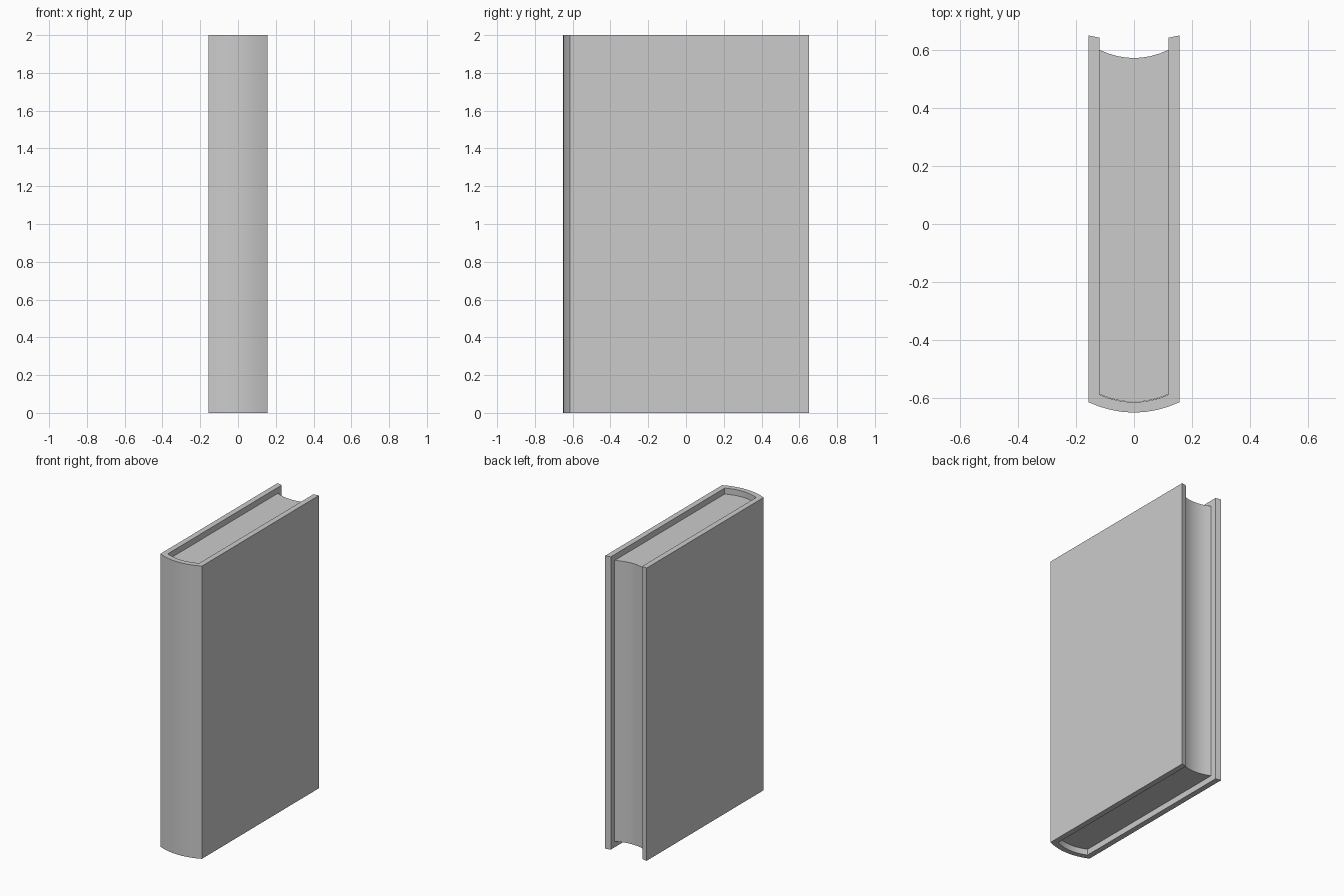
import bpy, bmesh

if "Cube" in bpy.data.objects:
    bpy.data.objects.remove(bpy.data.objects["Cube"])

SEGMENTS = 8


def arc(half_width, y_edge, y_mid):
    """Shallow curve across x, from -half_width to +half_width."""
    pts = []
    for i in range(SEGMENTS + 1):
        t = 2 * i / SEGMENTS - 1
        pts.append((half_width * t, y_mid + (y_edge - y_mid) * t * t))
    return pts


def strip_prism(name, side_a, side_b, z0, z1):
    """Extrude the band between two matching outlines from z0 to z1."""
    bm = bmesh.new()
    a = [bm.verts.new((x, y, z0)) for x, y in side_a]
    b = [bm.verts.new((x, y, z0)) for x, y in side_b]
    faces = [bm.faces.new((a[i], a[i + 1], b[i + 1], b[i]))
             for i in range(len(a) - 1)]
    new = bmesh.ops.extrude_face_region(bm, geom=faces)["geom"]
    bmesh.ops.translate(bm, vec=(0, 0, z1 - z0),
                        verts=[g for g in new if isinstance(g, bmesh.types.BMVert)])
    # Keep the bottom cap so the part is a closed solid
    if not any(f.is_valid and all(abs(v.co.z - z0) < 1e-6 for v in f.verts)
               for f in bm.faces):
        for i in range(len(a) - 1):
            bm.faces.new((a[i], a[i + 1], b[i + 1], b[i]))
    bmesh.ops.recalc_face_normals(bm, faces=bm.faces[:])
    mesh = bpy.data.meshes.new(name)
    bm.to_mesh(mesh)
    bm.free()
    obj = bpy.data.objects.new(name, mesh)
    bpy.context.collection.objects.link(obj)
    bpy.ops.object.select_all(action='DESELECT')
    obj.select_set(True)
    bpy.context.view_layer.objects.active = obj
    bpy.ops.object.shade_smooth_by_angle(angle=0.4)
    return obj


# Cover: two boards joined by a rounded spine, fore edges cut slightly askew
outer = [(-0.157, 0.65)] + arc(0.157, -0.614, -0.65) + [(0.157, 0.65)]
inner = [(-0.119, 0.642)] + arc(0.119, -0.588, -0.614) + [(0.119, 0.642)]
strip_prism("cover", outer, inner, 0.0, 2.0)

# Page block: rounded at the spine, hollow at the fore edge, set in from the cover
strip_prism("pages", arc(0.1185, -0.587, -0.613), arc(0.1185, 0.60, 0.572), 0.04, 1.96)
